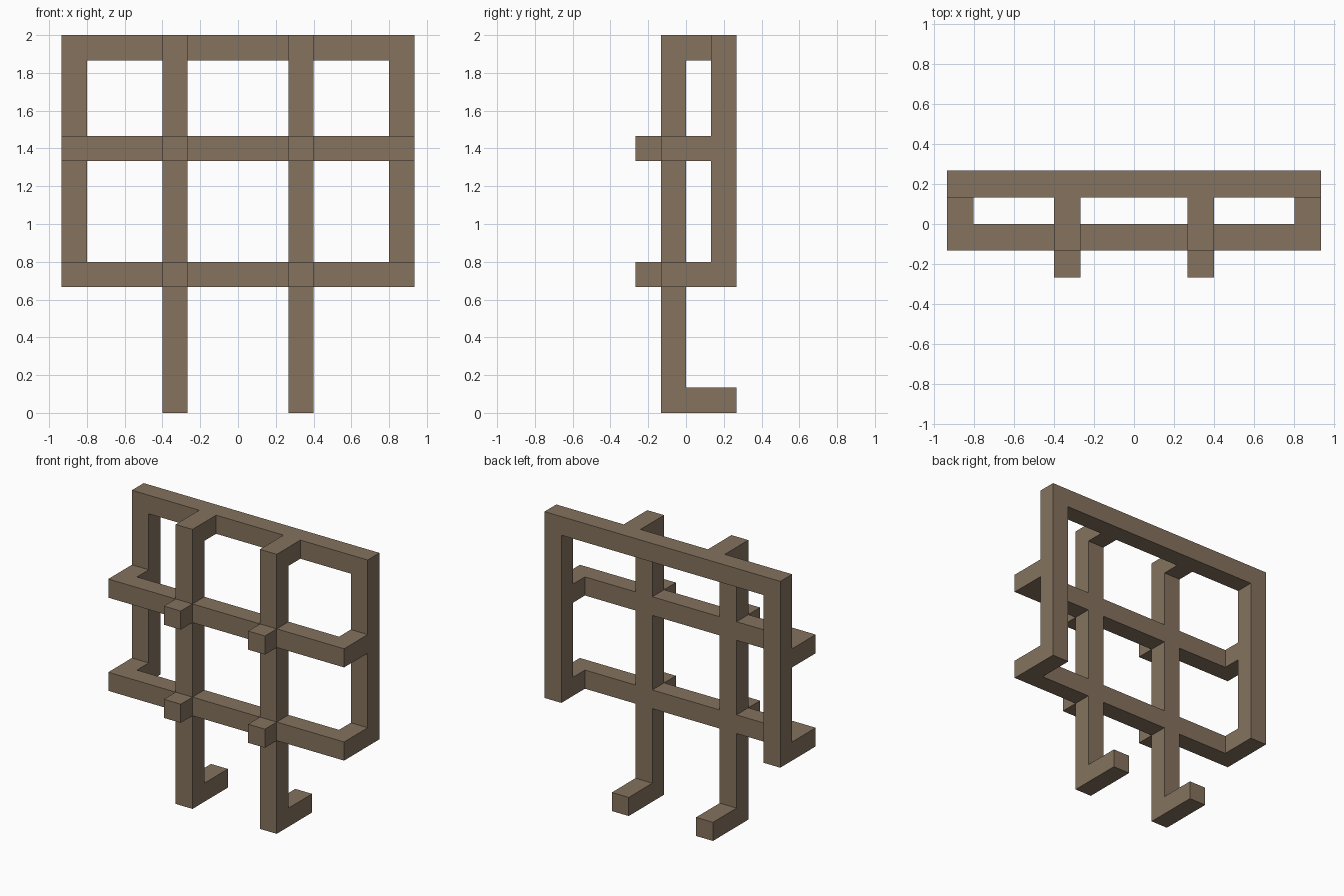
import bpy
import bmesh
from mathutils import Matrix, Vector

if "Cube" in bpy.data.objects:
    bpy.data.objects.remove(bpy.data.objects["Cube"], do_unlink=True)

U = 2 / 15  # beam thickness: the rack is 15 beams tall

wood = bpy.data.materials.new("brown_wood")
wood.use_nodes = True
colour = (0.235, 0.171, 0.114, 1)
wood.diffuse_color = colour
wood.node_tree.nodes["Principled BSDF"].inputs["Base Color"].default_value = colour


def beam(name, x, y, z):
    """Box spanning the (low, high) ranges, in beam thicknesses."""
    lo, hi = (Vector(v) * U for v in zip(x, y, z))
    bm = bmesh.new()
    bmesh.ops.create_cube(bm, size=1, matrix=Matrix.Translation((lo + hi) / 2)
                          @ Matrix.Diagonal((*(hi - lo), 1)))
    mesh = bpy.data.meshes.new(name)
    bm.to_mesh(mesh)
    bm.free()
    mesh.materials.append(wood)
    bpy.context.collection.objects.link(bpy.data.objects.new(name, mesh))


def pair(name, x, y, z):
    """The same beam on the left (+x) and mirrored on the right."""
    beam("left_" + name, x, y, z)
    beam("right_" + name, (-x[1], -x[0]), y, z)


# Front posts with feet and top brackets reaching back
pair("front_post", (2, 3), (-1, 0), (0, 15))
pair("foot", (2, 3), (0, 2), (0, 1))
pair("top_bracket", (2, 3), (0, 1), (14, 15))

# Two front rails, butted against the posts, with pegs and end returns
for label, z in (("lower", 5), ("upper", 10)):
    span = (z, z + 1)
    beam(label + "_rail_middle", (-2, 2), (-1, 0), span)
    pair(label + "_rail_end", (3, 7), (-1, 0), span)
    pair(label + "_rail_return", (6, 7), (0, 1), span)
    pair(label + "_peg", (2, 3), (-2, -1), span)

# Back frame: side posts under a full width top rail
pair("back_post", (6, 7), (1, 2), (5, 14))
beam("back_top_rail", (-7, 7), (1, 2), (14, 15))
